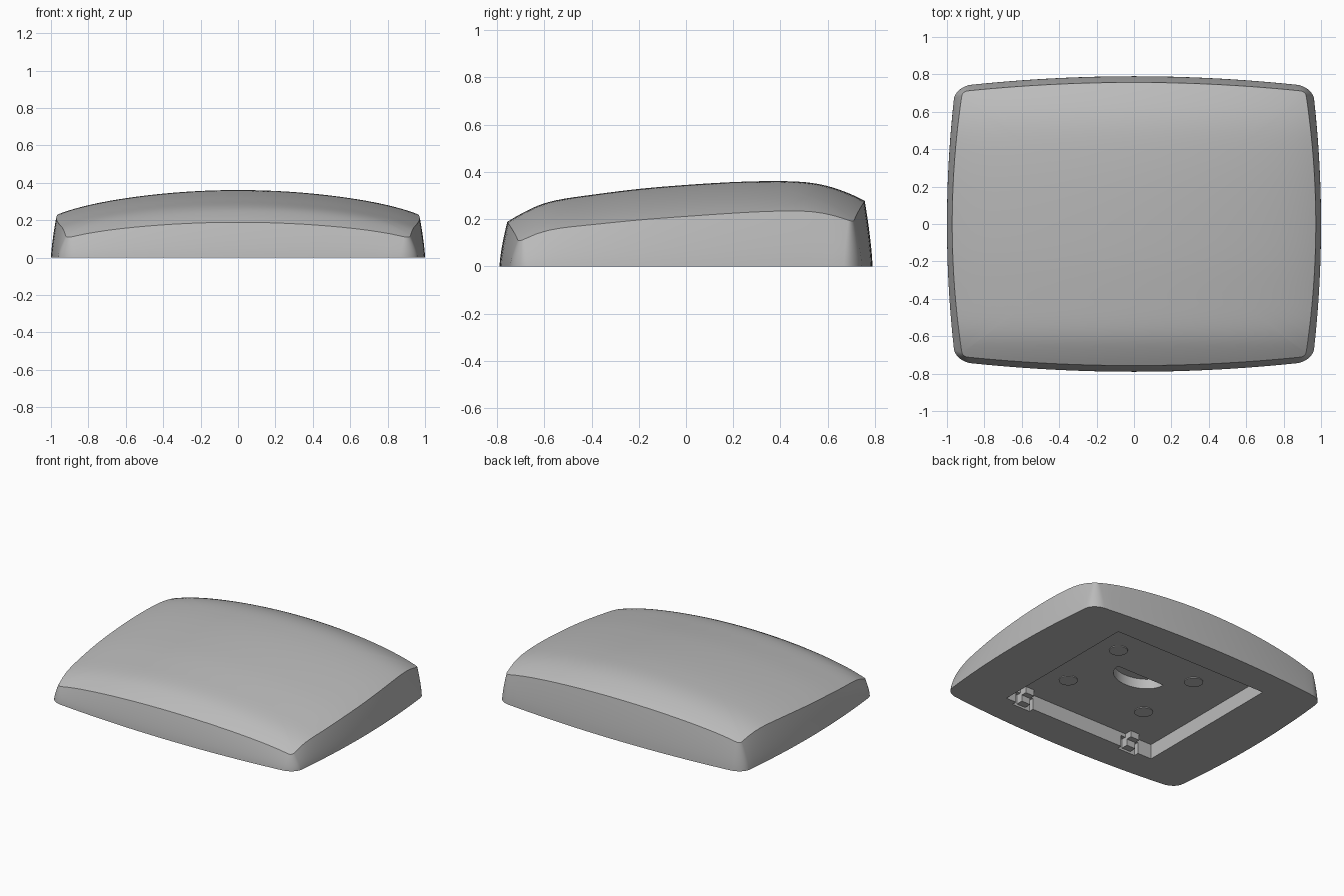
import bpy, bmesh, math
from mathutils import Vector

cube = bpy.data.objects.get("Cube")
if cube:
    bpy.data.objects.remove(cube, do_unlink=True)

grey = bpy.data.materials.new("plain_grey")
grey.use_nodes = True
grey.diffuse_color = (0.5, 0.5, 0.5, 1)
grey.node_tree.nodes["Principled BSDF"].inputs["Base Color"].default_value = (0.5, 0.5, 0.5, 1)

# Centre line of the crown, front to back: (y, z)
CROWN = [(-0.78, 0.175), (-0.7, 0.222), (-0.62, 0.26), (-0.54, 0.282), (-0.4, 0.303),
         (-0.2, 0.328), (0, 0.345), (0.2, 0.357), (0.36, 0.361), (0.5, 0.357),
         (0.6, 0.34), (0.7, 0.305), (0.78, 0.265)]


def crown_height(y):
    """Smooth interpolation along the centre line."""
    last = len(CROWN) - 1

    def slope(i):
        a, b = CROWN[max(i - 1, 0)], CROWN[min(i + 1, last)]
        return (b[1] - a[1]) / (b[0] - a[0])

    i = 0
    while i < last - 1 and y > CROWN[i + 1][0]:
        i += 1
    (y0, z0), (y1, z1) = CROWN[i], CROWN[i + 1]
    h = y1 - y0
    t = (y - y0) / h
    return (z0 * (1 + 2 * t) * (1 - t) ** 2 + z1 * t * t * (3 - 2 * t)
            + h * t * (1 - t) * (slope(i) * (1 - t) - slope(i + 1) * t))


def top_height(x, y):
    return crown_height(y) - 0.12 * x ** 2 - 0.025 * x ** 8


def outline(half_x, half_y, pull_x, pull_y, radius, side=26, arc=8):
    """Rounded square whose sides are bowed outwards."""
    quarter = [Vector((1, (1 - radius) * (2 * k / side - 1))) for k in range(side)]
    for k in range(arc):
        a = math.pi / 2 * k / arc
        quarter.append(Vector((1 - radius + radius * math.cos(a),
                               1 - radius + radius * math.sin(a))))
    points = []
    for turn in range(4):
        for p in quarter:
            u, v = p
            for _ in range(turn):
                u, v = -v, u
            points.append(Vector((u * (half_x - pull_x * v * v),
                                  v * (half_y - pull_y * u * u))))
    return points


def make_object(name, bm):
    bmesh.ops.recalc_face_normals(bm, faces=bm.faces[:])
    mesh = bpy.data.meshes.new(name)
    bm.to_mesh(mesh)
    bm.free()
    mesh.materials.append(grey)
    obj = bpy.data.objects.new(name, mesh)
    bpy.context.collection.objects.link(obj)
    return obj


def prism(name, points, z0, z1):
    """Upright block with the given plan."""
    bm = bmesh.new()
    face = bm.faces.new([bm.verts.new((x, y, z0)) for x, y in points])
    grown = bmesh.ops.extrude_face_region(bm, geom=[face])
    bmesh.ops.translate(bm, vec=(0, 0, z1 - z0),
                        verts=[g for g in grown["geom"] if isinstance(g, bmesh.types.BMVert)])
    return make_object(name, bm)


def box(name, x0, x1, y0, y1, z0, z1):
    return prism(name, [(x0, y0), (x1, y0), (x1, y1), (x0, y1)], z0, z1)


def make_active(obj):
    bpy.ops.object.select_all(action='DESELECT')
    obj.select_set(True)
    bpy.context.view_layer.objects.active = obj


def cut(target, cutter):
    cutter.hide_render = True
    mod = target.modifiers.new("cut", 'BOOLEAN')
    mod.operation = 'DIFFERENCE'
    mod.solver = 'EXACT'
    mod.object = cutter
    make_active(target)
    bpy.ops.object.modifier_apply(modifier=mod.name)
    bpy.data.objects.remove(cutter, do_unlink=True)


# Body: bowed drafted walls below a domed top
base = outline(1.0, 0.79, 0.045, 0.055, 0.09)
rim = outline(0.972, 0.757, 0.055, 0.048, 0.03)
bm = bmesh.new()
loops = []
WALL, RINGS = 8, 40
for k in range(WALL + 1):
    t = k / WALL
    loops.append([bm.verts.new((*b.lerp(r, t ** 1.4), t * top_height(*r)))
                  for b, r in zip(base, rim)])
for k in range(1, RINGS):
    s = 1 - k / RINGS
    loops.append([bm.verts.new((r.x * s, r.y * s, top_height(r.x * s, r.y * s))) for r in rim])
count = len(rim)
for low, high in zip(loops, loops[1:]):
    for i in range(count):
        j = (i + 1) % count
        bm.faces.new((low[i], low[j], high[j], high[i]))
peak = bm.verts.new((0, 0, top_height(0, 0)))
for i in range(count):
    bm.faces.new((loops[-1][i], loops[-1][(i + 1) % count], peak))
bm.faces.new(loops[0])
body = make_object("body", bm)

# Underside recess, clip notches and the finger pocket
DEPTH = 0.105
cut(body, box("recess_cutter", -0.6, 0.61, -0.545, 0.57, -0.1, DEPTH))
for x in (-0.42, 0.46):
    cut(body, box("notch_cutter", x - 0.07, x + 0.07, -0.58, -0.5, -0.1, 0.08))
moon = [(0.02 + 0.19 * math.cos(a), 0.09 - 0.15 * math.sin(a))
        for a in [math.pi * k / 20 for k in range(21)]]
cut(body, prism("pocket_cutter", moon, 0.05, DEPTH + 0.07))
make_active(body)
bpy.ops.object.shade_smooth_by_angle(angle=math.radians(30))

# Clips standing in the notches
for label, x in (("left", 0.46), ("right", -0.42)):
    box(label + "_clip", x - 0.035, x + 0.035, -0.58, -0.53, 0.015, DEPTH + 0.01)
    box(label + "_clip_foot", x - 0.035, x + 0.035, -0.54, -0.49, 0.06, DEPTH + 0.01)

# Low round pads on the recess floor
for n, (x, y) in enumerate([(0.34, 0.25), (-0.29, 0.25), (0.34, -0.25), (-0.29, -0.25)]):
    ring = [(x + 0.06 * math.cos(math.tau * k / 24), y + 0.06 * math.sin(math.tau * k / 24))
            for k in range(24)]
    prism("pad_%d" % (n + 1), ring, DEPTH - 0.006, DEPTH + 0.01)
